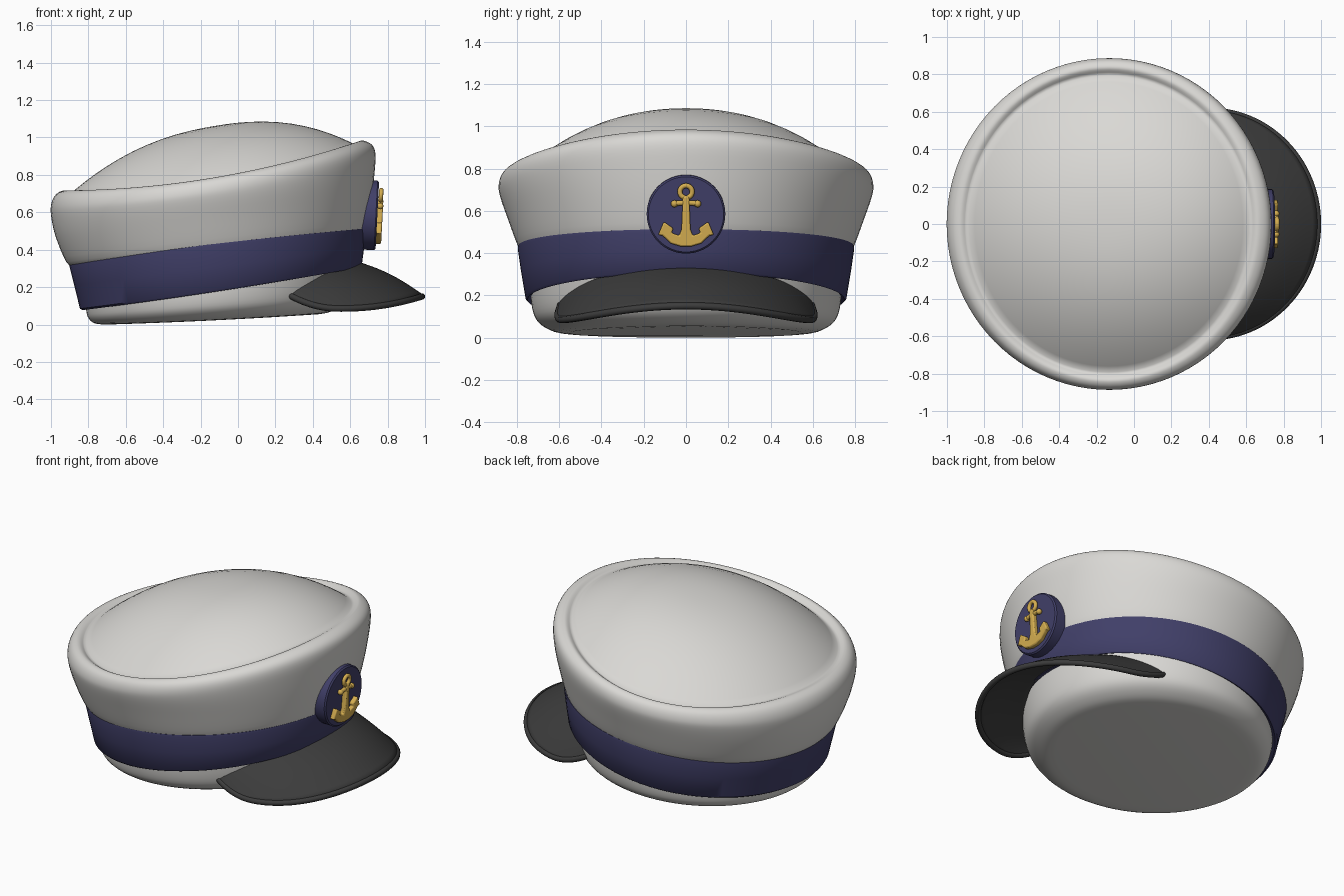
import bpy, bmesh, math
from mathutils import Matrix, Vector

if "Cube" in bpy.data.objects:
    bpy.data.objects.remove(bpy.data.objects["Cube"])


def material(name, rgb):
    m = bpy.data.materials.new(name)
    m.diffuse_color = (*rgb, 1)
    m.use_nodes = True
    m.node_tree.nodes["Principled BSDF"].inputs["Base Color"].default_value = m.diffuse_color
    return m


WHITE = material("warm_white", (0.70, 0.69, 0.665))
NAVY = material("navy", (0.052, 0.05, 0.14))
BLACK = material("soft_black", (0.045, 0.045, 0.045))
GOLD = material("gold", (0.66, 0.42, 0.08))


def finish(bm, name, mat, angle=40):
    bmesh.ops.recalc_face_normals(bm, faces=bm.faces)
    me = bpy.data.meshes.new(name)
    bm.to_mesh(me)
    bm.free()
    me.materials.append(mat)
    for p in me.polygons:
        p.use_smooth = True
    me.set_sharp_from_angle(angle=math.radians(angle))
    ob = bpy.data.objects.new(name, me)
    bpy.context.collection.objects.link(ob)
    return ob


def smooth_rings(rings, k=4):
    """Catmull-Rom interpolation between ring descriptions."""
    out = []
    for i in range(len(rings) - 1):
        a, b = rings[max(i - 1, 0)], rings[i]
        c, d = rings[i + 1], rings[min(i + 2, len(rings) - 1)]
        for j in range(k):
            t = j / k
            out.append(tuple(0.5 * (2 * q + (r - p) * t + (2 * p - 5 * q + 4 * r - s) * t * t
                                    + (3 * q - p - 3 * r + s) * t ** 3)
                             for p, q, r, s in zip(a, b, c, d)))
    return out + [rings[-1]]


def loft(name, mat, rings, cap_start=False, cap_end=False, closed=False, n=96, angle=40):
    """Each ring: back x, front x, half width, then z at back, side and front."""
    bm = bmesh.new()
    loops = []
    for xl, xr, ry, zl, zm, zr in rings:
        loop = []
        for i in range(n):
            a = 2 * math.pi * i / n
            t = math.cos(a)
            z = zm + (zr - zl) / 2 * t + ((zr + zl) / 2 - zm) * t * t
            loop.append(bm.verts.new(((xl + xr) / 2 + (xr - xl) / 2 * t, ry * math.sin(a), z)))
        loops.append(loop)
    pairs = list(zip(loops, loops[1:])) + ([(loops[-1], loops[0])] if closed else [])
    for a, b in pairs:
        for i in range(n):
            j = (i + 1) % n
            bm.faces.new((a[i], a[j], b[j], b[i]))
    if cap_start:
        bm.faces.new(loops[0])
    if cap_end:
        bm.faces.new(loops[-1])
    return finish(bm, name, mat, angle)


# Lower cap body with closed underside
loft("cap_base", WHITE, smooth_rings([
    (-.70, .43, .55, .000, .022, .055),
    (-.765, .50, .63, .006, .032, .07),
    (-.80, .57, .70, .035, .075, .12),
    (-.812, .60, .728, .08, .14, .20),
    (-.82, .62, .74, .16, .25, .36)]), cap_start=True, cap_end=True)

# Navy band
loft("hat_band", NAVY, [
    (-.80, .62, .72, .09, .20, .32),
    (-.832, .652, .75, .077, .18, .305),
    (-.845, .662, .76, .085, .19, .315),
    (-.876, .674, .78, .21, .31, .41),
    (-.903, .684, .796, .32, .42, .50),
    (-.900, .682, .794, .333, .433, .513),
    (-.86, .64, .76, .335, .435, .515)], closed=True)

# Flared crown wall and rolled rim, followed by the domed top
wall = smooth_rings([
    (-.87, .65, .765, .30, .39, .47),
    (-.918, .682, .795, .335, .435, .515),
    (-.975, .712, .842, .47, .56, .66),
    (-1.0, .729, .880, .585, .67, .80),
    (-.997, .735, .886, .65, .725, .91),
    (-.972, .715, .870, .697, .768, .962),
    (-.932, .665, .836, .717, .785, .984),
    (-.90, .63, .805, .708, .765, .970)])
dome = []
for s in (.99, .95, .9, .83, .75, .66, .56, .46, .36, .26, .17, .09, .02):
    p = s ** 2.3
    mid = 1.06 * (1 - p) + .755 * p
    dome.append((-.135 - .755 * s, -.135 + .755 * s, .80 * s,
                 mid + .08 * p - .13 * s, mid, mid + .08 * p + .13 * s))
loft("crown", WHITE, wall + dome, cap_start=True, cap_end=True, angle=60)


# Visor sheet, curving around the front of the hat
def visor_edge(u):
    th = math.radians(104) * u
    z = .15 - .065 * math.sin(th * 1.2) ** 2 + .06 * max(0, (abs(u) - .75) / .25) ** 2
    return Vector((.4 + .584 * math.cos(th), .606 * math.sin(th), z))


def visor_root(u):
    a = math.radians(62) * u
    return Vector((-.1 + .74 * math.cos(a), .655 * math.sin(a), .325 - .125 * u * u))


bm = bmesh.new()
N, M = 64, 10
grid = []
for i in range(N + 1):
    u = -1 + 2 * i / N
    row = []
    for j in range(M + 1):
        v = j / M
        p = visor_root(u).lerp(visor_edge(u), v)
        p.z += .02 * math.sin(math.pi * v) * (1 - u * u)
        row.append(bm.verts.new(p))
    grid.append(row)
for i in range(N):
    for j in range(M):
        bm.faces.new((grid[i][j], grid[i + 1][j], grid[i + 1][j + 1], grid[i][j + 1]))
visor = finish(bm, "visor", BLACK, 50)
mod = visor.modifiers.new("thickness", "SOLIDIFY")
mod.thickness = .022
mod.offset = 0


def tube(name, mat, pts, radius, cyclic=False):
    cu = bpy.data.curves.new(name, "CURVE")
    cu.dimensions = "3D"
    cu.bevel_depth = radius
    cu.bevel_resolution = 3
    cu.use_fill_caps = True
    sp = cu.splines.new("POLY")
    sp.points.add(len(pts) - 1)
    for q, p in zip(sp.points, pts):
        q.co = (*p, 1)
    sp.use_cyclic_u = cyclic
    sp.use_smooth = True
    cu.materials.append(mat)
    ob = bpy.data.objects.new(name, cu)
    bpy.context.collection.objects.link(ob)


# Rolled piping on the visor rim, with its ends turned in
rim = [visor_edge(-1 + 2 * i / N) for i in range(N + 1)]
ends = [visor_root(s).lerp(visor_edge(s), .4) for s in (-1, 1)]
tube("visor_piping", BLACK, [ends[0]] + rim + [ends[1]], .017)

# Round badge backing
TILT = Matrix.Translation((.745, 0, .583)) @ Matrix.Rotation(math.radians(3), 4, "Y")
bm = bmesh.new()
prev = None
for x, r in ((-.085, .186), (-.008, .186), (0, .178)):
    loop = [bm.verts.new(TILT @ Vector((x, r * math.cos(a), r * math.sin(a))))
            for a in (2 * math.pi * i / 64 for i in range(64))]
    if prev:
        for i in range(64):
            j = (i + 1) % 64
            bm.faces.new((prev[i], prev[j], loop[j], loop[i]))
    else:
        bm.faces.new(loop)
    prev = loop
bm.faces.new(prev)
finish(bm, "badge_disc", NAVY, 35)

# Gold anchor: shank, arms and flukes from one mirrored outline
half = [(.015, .085), (.021, -.07), (.032, -.10), (.068, -.088), (.060, -.066),
        (.105, -.035), (.132, -.098), (.112, -.10), (.072, -.138), (.025, -.152)]
outline = half + [(-y, z) for y, z in reversed(half)]
bm = bmesh.new()
face = bm.faces.new([bm.verts.new(TILT @ Vector((-.005, y, z))) for y, z in outline])
ext = bmesh.ops.extrude_face_region(bm, geom=[face])
bmesh.ops.translate(bm, vec=(.033, 0, 0),
                    verts=[v for v in ext["geom"] if isinstance(v, bmesh.types.BMVert)])
anchor = finish(bm, "anchor_body", GOLD, 50)
mod = anchor.modifiers.new("soft_edges", "BEVEL")
mod.width = .007
mod.segments = 2

# Anchor stock with knob ends, and the ring on top
tube("anchor_stock", GOLD, [TILT @ Vector((.013, y, .056 - 1.5 * y * y))
                            for y in (-.055, -.03, 0, .03, .055)], .013)
for side, label in ((-1, "left"), (1, "right")):
    bm = bmesh.new()
    bmesh.ops.create_uvsphere(bm, u_segments=16, v_segments=10, radius=.017,
                              matrix=TILT @ Matrix.Translation((.013, side * .055, .051)))
    finish(bm, "anchor_knob_" + label, GOLD)
tube("anchor_ring", GOLD, [TILT @ Vector((.014, .029 * math.cos(a), .108 + .029 * math.sin(a)))
                           for a in (2 * math.pi * i / 24 for i in range(24))], .012, True)
